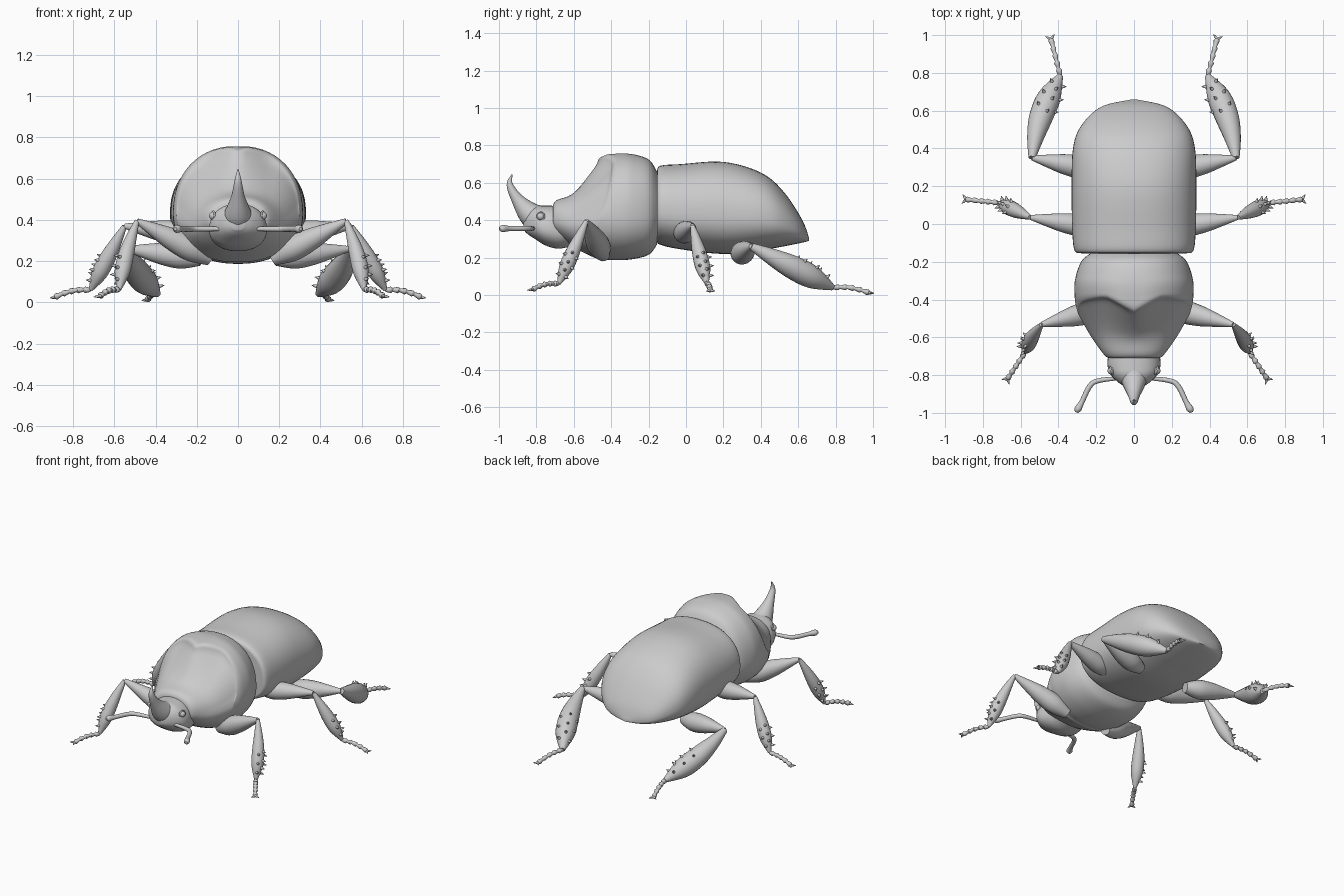
import bpy, bmesh, math
from mathutils import Vector

if "Cube" in bpy.data.objects:
    bpy.data.objects.remove(bpy.data.objects["Cube"])


def spline(rows, steps):
    """Catmull-Rom resampling of equal-length number rows."""
    out, n = [], len(rows)
    for i in range(n - 1):
        p = [rows[max(i - 1, 0)], rows[i], rows[i + 1], rows[min(i + 2, n - 1)]]
        for k in range(steps):
            t = k / steps
            out.append([0.5 * (2 * b + (c - a) * t + (2 * a - 5 * b + 4 * c - d) * t * t
                               + (3 * b - a - 3 * c + d) * t ** 3) for a, b, c, d in zip(*p)])
    out.append(list(rows[-1]))
    return out


def skin(bm, rings):
    """Bridge rings of points and cap both ends."""
    vs = [[bm.verts.new(p) for p in r] for r in rings]
    n = len(vs[0])
    for a, b in zip(vs, vs[1:]):
        for i in range(n):
            bm.faces.new((a[i], a[(i + 1) % n], b[(i + 1) % n], b[i]))
    bm.faces.new(vs[0])
    bm.faces.new(vs[-1])


def finish(bm, name):
    bmesh.ops.recalc_face_normals(bm, faces=bm.faces)
    me = bpy.data.meshes.new(name)
    bm.to_mesh(me)
    bm.free()
    ob = bpy.data.objects.new(name, me)
    bpy.context.collection.objects.link(ob)
    bpy.context.view_layer.objects.active = ob
    ob.select_set(True)
    bpy.ops.object.shade_smooth_by_angle(angle=math.radians(50))
    ob.select_set(False)


def body(name, rows, e=2.2, n=56, steps=6, warp=None):
    """Loft along y; each row is y, half width, top z, bottom z."""
    rings = []
    for y, w, top, bot in spline(rows, steps):
        mid = bot + .42 * (top - bot)
        ring = []
        for i in range(n):
            c, s = math.cos(math.tau * i / n), math.sin(math.tau * i / n)
            x = max(w, .002) * math.copysign(abs(c) ** (2 / e), c)
            h = (top - mid) if s > 0 else (mid - bot)
            p = Vector((x, y, mid + h * math.copysign(abs(s) ** (2 / e), s)))
            ring.append(warp(p, s) if warp else p)
        rings.append(ring)
    bm = bmesh.new()
    skin(bm, rings)
    finish(bm, name)


def tube(bm, rows, n=14, steps=6):
    """Round limb; each row is x, y, z, radius."""
    pts = spline(rows, steps)
    cs = [Vector(p[:3]) for p in pts]
    u, rings = None, []
    for i, c in enumerate(cs):
        t = (cs[min(i + 1, len(cs) - 1)] - cs[max(i - 1, 0)]).normalized()
        u = u or t.orthogonal()
        u = (u - t * u.dot(t)).normalized()
        v = t.cross(u)
        r = max(pts[i][3], .001)
        rings.append([c + r * (math.cos(math.tau * k / n) * u + math.sin(math.tau * k / n) * v)
                      for k in range(n)])
    skin(bm, rings)


# Wing cases and abdomen
body("wing_cases", [
    (-.155, .28, .65, .29), (-.14, .315, .69, .27), (-.03, .327, .70, .245), (.2, .33, .712, .22),
    (.4, .323, .655, .24), (.52, .28, .555, .26), (.62, .175, .405, .28), (.658, .02, .305, .29)],
    e=2.3)


# Front shield, with a notched ridge above a scooped front
def ridge(p, s):
    if s > 0:
        zone = max(0, 1 - abs(p.y + .47) / .2) ** 1.2
        p.y += .085 * zone * min(abs(p.x) / .15, 1) * s ** .5
        p.z -= .012 * math.exp(-(p.x / .02) ** 2) * s * zone
    return p


body("front_shield", [
    (-.155, .23, .66, .27), (-.2, .28, .725, .215), (-.3, .313, .756, .19), (-.4, .313, .757, .187),
    (-.46, .3, .745, .195), (-.49, .288, .69, .2), (-.6, .225, .55, .255), (-.69, .16, .508, .315),
    (-.71, .135, .485, .34)], warp=ridge)

# Head and horn
body("head", [(-.6, .12, .46, .265), (-.68, .135, .475, .248), (-.75, .14, .478, .265),
              (-.8, .122, .475, .295), (-.845, .075, .45, .325), (-.87, .03, .41, .35)], n=36)
bm = bmesh.new()
tube(bm, [(0, -.77, .4, .075), (0, -.83, .43, .066), (0, -.9, .51, .034),
          (0, -.942, .59, .017), (0, -.93, .645, .003)], n=24)
finish(bm, "horn")


def limb(bm, a, b, profile, size, bow=0):
    """Tapered limb from a to b; profile gives radii at even steps."""
    m = len(profile) - 1
    rows = []
    for i, r in enumerate(profile):
        p = a.lerp(b, i / m)
        p.x += math.copysign(bow, p.x) * math.sin(math.pi * i / m)
        rows.append((*p, r * size))
    tube(bm, rows, n=20)
    return rows


def foot(bm, a, b):
    """Wavy, flared foot joints with two claws."""
    d = b - a
    w = d.cross(Vector((0, 0, 1))).normalized()
    rows = []
    for i in range(5):
        for f, r in ((0, .009), (.75, .016)):
            t = (i + f) / 5
            rows.append((*(a + d * t + Vector((0, 0, .013 * math.sin(math.pi * t)))), r))
    tube(bm, rows + [(*b, .009)], n=10, steps=2)
    d.normalize()
    for k in (-1, 1):
        tube(bm, [(*b, .009), (*(b + d * .01 + w * k * .014), .006),
                  (*(b + d * .02 + w * k * .024), .001)], n=8, steps=2)


def spines(bm, shin, out):
    """Rows of short thorns on the outer end of the shin."""
    pts = spline(shin, 10)
    axis = (Vector(shin[-1][:3]) - Vector(shin[0][:3])).normalized()
    o = (out - axis * out.dot(axis)).normalized()
    v = axis.cross(o)
    for j in (-1, 0, 1):
        d = (o * math.cos(j * .9) + v * math.sin(j * .9) + axis * .25).normalized()
        for k in range(3):
            p = pts[int(len(pts) * (.5 + .14 * k + .06 * (j % 2)))]
            c, r = Vector(p[:3]), p[3]
            tube(bm, [(*(c + d * (r + h)), q) for h, q in ((-.015, .012), (.005, .008), (.022, .001))],
                 n=8, steps=1)


# Legs: hip, knee, ankle, toe, thorn direction; thigh size, shin size, bow, left shift
LEGS = {
    "front": ([(.17, -.44, .21), (.525, -.533, .395), (.612, -.68, .06), (.705, -.82, .03),
               (1, .1, .3)], (.06, .039, .01, .035)),
    "middle": ([(.18, -.025, .32), (.55, .035, .37), (.715, .112, .06), (.89, .13, .025),
                (.9, .5, .4)], (.057, .04, 0, 0)),
    "hind": ([(.18, .28, .21), (.54, .35, .26), (.39, .785, .04), (.44, .98, .012),
              (-.5, .3, 1)], (.06, .064, .027, 0)),
}
THIGH, SHIN = (.55, 1, .92, .6, .22), (.3, .7, .98, .95, .25)

for side, label in ((1, "right"), (-1, "left")):
    flip = Vector((side, 1, 1))
    for leg, (joints, (thigh, shin, bow, shift)) in LEGS.items():
        hip, knee, ankle, toe, out = [Vector(j) * flip for j in joints]
        for j in (hip, knee, ankle, toe):
            j.x += shift * (side < 0)
        bm = bmesh.new()
        limb(bm, hip, knee, THIGH, thigh)
        spines(bm, limb(bm, knee, ankle, SHIN, shin, bow), out)
        foot(bm, ankle, toe)
        finish(bm, f"{leg}_leg_{label}")

    # Feelers with clubbed tips
    bm = bmesh.new()
    tube(bm, [(side * x, y, .356, r) for x, y, r in (
        (.07, -.815, .01), (.19, -.83, .013), (.235, -.86, .014), (.275, -.94, .014),
        (.297, -.98, .019), (.304, -.998, .008))])
    finish(bm, f"feeler_{label}")

    # Eyes with a raised rim
    spot = (side * .12, -.777, .42)
    bm = bmesh.new()
    bmesh.ops.create_uvsphere(bm, u_segments=20, v_segments=12, radius=.02)
    bmesh.ops.translate(bm, verts=bm.verts, vec=spot)
    finish(bm, f"eye_{label}")
    bpy.ops.mesh.primitive_torus_add(major_radius=.021, minor_radius=.005, major_segments=24,
                                     minor_segments=8, location=spot,
                                     rotation=(0, math.pi / 2, -side * .35))
    bpy.context.object.name = f"eye_rim_{label}"
    bpy.ops.object.shade_smooth()
    bpy.context.object.select_set(False)
